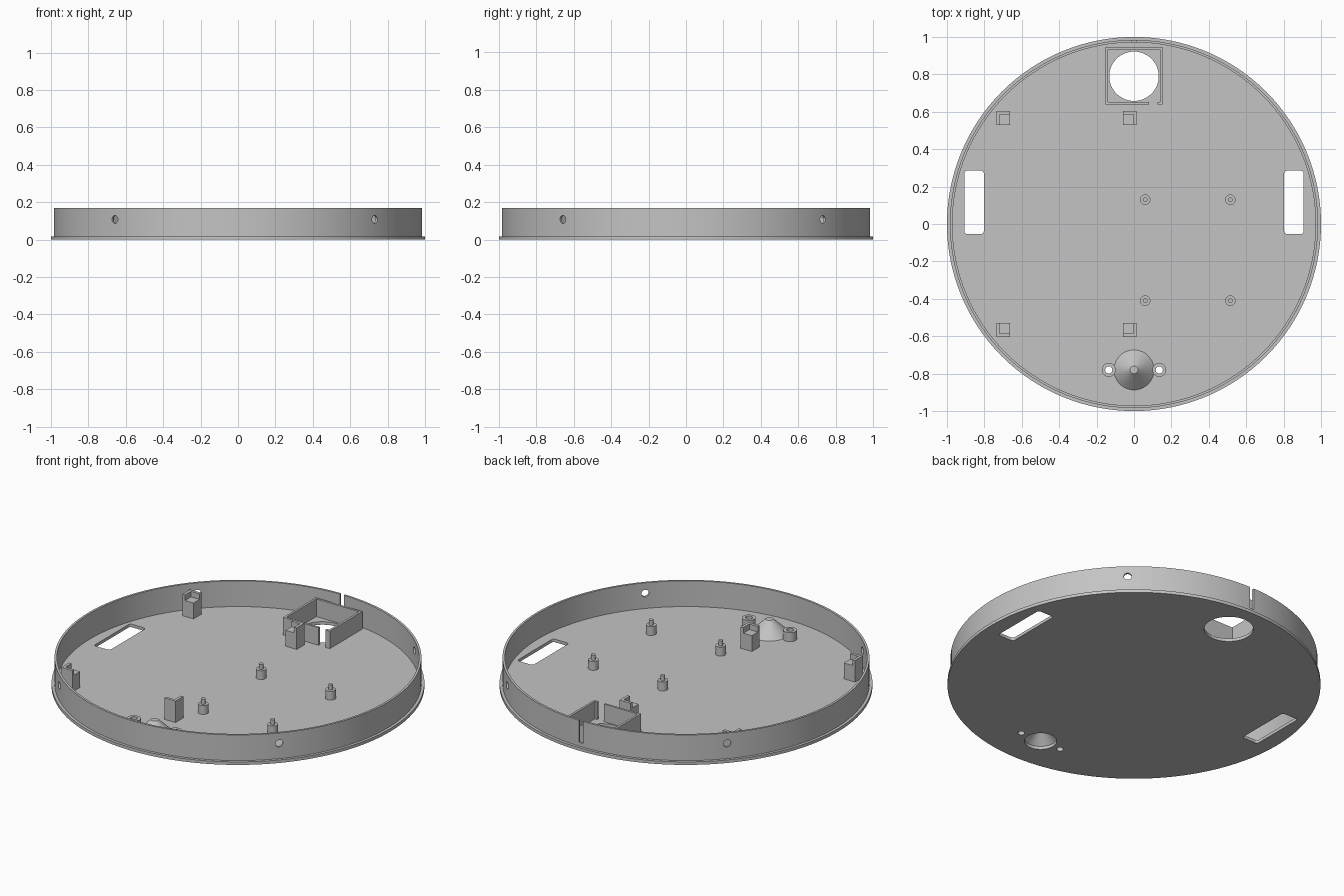
import bpy, bmesh
from math import cos, sin, pi, radians
from mathutils import Matrix

if "Cube" in bpy.data.objects:
    bpy.data.objects.remove(bpy.data.objects["Cube"])

FLOOR, TOP = 0.018, 0.17

grey = bpy.data.materials.new("plain_grey")
grey.use_nodes = True
colour = (0.55, 0.55, 0.55, 1)
grey.diffuse_color = colour
grey.node_tree.nodes["Principled BSDF"].inputs["Base Color"].default_value = colour


def finish(name, bm, smooth=True):
    bmesh.ops.remove_doubles(bm, verts=bm.verts, dist=1e-5)
    bmesh.ops.recalc_face_normals(bm, faces=bm.faces)
    me = bpy.data.meshes.new(name)
    bm.to_mesh(me)
    bm.free()
    me.materials.append(grey)
    ob = bpy.data.objects.new(name, me)
    bpy.context.collection.objects.link(ob)
    if smooth:
        shade(ob)
    return ob


def shade(ob):
    bpy.ops.object.select_all(action="DESELECT")
    ob.select_set(True)
    bpy.context.view_layer.objects.active = ob
    bpy.ops.object.shade_smooth_by_angle(angle=radians(30))


def lathe(name, profile, x=0, y=0, steps=32):
    """Spin a closed (radius, height) outline about a vertical axis."""
    bm = bmesh.new()
    rings = [[bm.verts.new((x + r * cos(2 * pi * i / steps), y + r * sin(2 * pi * i / steps), z))
              for r, z in profile] for i in range(steps)]
    n = len(profile)
    for i in range(steps):
        a, b = rings[i], rings[(i + 1) % steps]
        for j in range(n):
            k = (j + 1) % n
            if profile[j][0] + profile[k][0] > 0:
                bm.faces.new((a[j], b[j], b[k], a[k]))
    return finish(name, bm)


def add_box(bm, x0, x1, y0, y1, z0, z1, bevel=0):
    m = Matrix.Translation(((x0 + x1) / 2, (y0 + y1) / 2, (z0 + z1) / 2))
    m = m @ Matrix.Diagonal((x1 - x0, y1 - y0, z1 - z0, 1))
    verts = bmesh.ops.create_cube(bm, size=1, matrix=m)["verts"]
    if bevel:
        edges = [e for e in {e for v in verts for e in v.link_edges}
                 if abs(e.verts[0].co.z - e.verts[1].co.z) > 0.01]
        bmesh.ops.bevel(bm, geom=edges, offset=bevel, segments=4, affect="EDGES", profile=0.5)


def add_cylinder(bm, r, matrix, depth=0.2, steps=32):
    bmesh.ops.create_cone(bm, cap_ends=True, segments=steps, radius1=r, radius2=r,
                          depth=depth, matrix=matrix)


def cut(ob, bm):
    tool = finish("cutter", bm, smooth=False)
    tool.hide_render = True
    mod = ob.modifiers.new("cut", "BOOLEAN")
    mod.operation, mod.solver, mod.object = "DIFFERENCE", "EXACT", tool
    bpy.ops.object.select_all(action="DESELECT")
    bpy.context.view_layer.objects.active = ob
    ob.select_set(True)
    bpy.ops.object.modifier_apply(modifier=mod.name)
    bpy.data.objects.remove(tool)
    shade(ob)


# Round floor plate with wheel slots, sensor hole, caster and screw holes
CASTER_Y, SENSOR_Y = -0.78, 0.79
floor = lathe("floor_plate", [(0, 0), (1, 0), (1, FLOOR), (0, FLOOR)], steps=128)
bm = bmesh.new()
for s in (-1, 1):
    xs = sorted((s * 0.803, s * 0.907))
    add_box(bm, *xs, -0.053, 0.285, -0.1, 0.1, bevel=0.014)
    add_cylinder(bm, 0.019, Matrix.Translation((s * 0.135, CASTER_Y, 0)))
add_cylinder(bm, 0.132, Matrix.Translation((0, SENSOR_Y, 0)), steps=64)
add_cylinder(bm, 0.087, Matrix.Translation((0, CASTER_Y, 0)), steps=48)
cut(floor, bm)

# Outer wall with four side holes and a cable notch at the back
wall = lathe("outer_wall", [(0.971, FLOOR), (0.984, FLOOR), (0.984, TOP), (0.971, TOP)], steps=128)
bm = bmesh.new()
for i in range(4):
    turn = Matrix.Rotation(radians(-42 + 90 * i), 4, "Z")
    add_cylinder(bm, 0.021, turn @ Matrix.Translation((0.98, 0, 0.108)) @ Matrix.Rotation(pi / 2, 4, "Y"))
add_box(bm, -0.013, 0.013, 0.9, 1.1, 0.04, 0.3)
cut(wall, bm)

# Square sensor frame with a gap in its front side
bm = bmesh.new()
add_box(bm, -0.153, 0.153, 0.64, 0.945, FLOOR, 0.122)
frame = finish("sensor_frame", bm, smooth=False)
bm = bmesh.new()
add_box(bm, -0.14, 0.14, 0.653, 0.932, -0.1, 0.3)
cut(frame, bm)
bm = bmesh.new()
add_box(bm, 0.08, 0.125, 0.6, 0.7, -0.1, 0.3)
cut(frame, bm)

# Four board corner posts, each with a step cut toward the middle
for sx, x_out in ((-1, -0.735), (1, 0.013)):
    for sy in (-1, 1):
        y_out = sy * 0.603
        bm = bmesh.new()
        add_box(bm, *sorted((x_out, x_out - sx * 0.073)), *sorted((y_out, y_out - sy * 0.073)), FLOOR, 0.145)
        post = finish("corner_post", bm, smooth=False)
        bm = bmesh.new()
        add_box(bm, *sorted((x_out - sx * 0.017, x_out - sx * 0.2)),
                *sorted((y_out - sy * 0.017, y_out - sy * 0.2)), 0.112, 0.3)
        cut(post, bm)

# Board standoffs with locating pins
for x in (0.06, 0.515):
    for y in (-0.41, 0.13):
        lathe("standoff", [(0, FLOOR), (0.028, FLOOR), (0.028, 0.07), (0.012, 0.07), (0.012, 0.1), (0, 0.1)], x, y)

# Hollow caster cone and its two screw bosses
lathe("caster_cone", [(0, 0.1), (0.021, 0.1), (0.107, FLOOR), (0.087, FLOOR), (0.015, 0.088), (0, 0.088)],
      0, CASTER_Y, 48)
for s in (-1, 1):
    lathe("screw_boss", [(0.019, FLOOR), (0.037, FLOOR), (0.037, 0.072), (0.019, 0.072)], s * 0.135, CASTER_Y)
